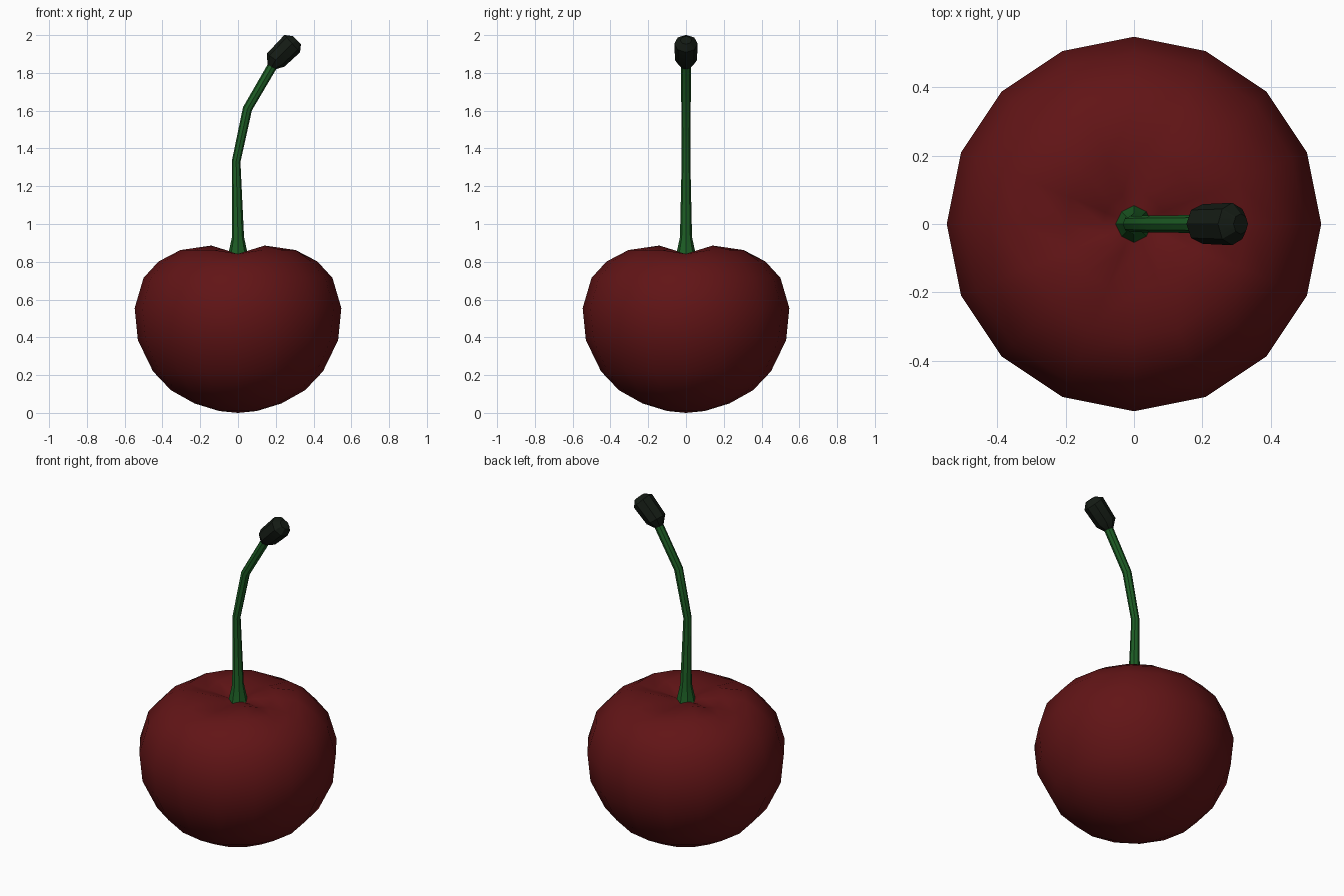
import bpy, bmesh, math
from mathutils import Vector

if "Cube" in bpy.data.objects:
    bpy.data.objects.remove(bpy.data.objects["Cube"])


def finish(name, bm, color, angle):
    bmesh.ops.recalc_face_normals(bm, faces=bm.faces)
    mesh = bpy.data.meshes.new(name)
    bm.to_mesh(mesh)
    bm.free()
    mat = bpy.data.materials.new(name + "_color")
    mat.diffuse_color = (*color, 1)
    mat.use_nodes = True
    mat.node_tree.nodes["Principled BSDF"].inputs["Base Color"].default_value = mat.diffuse_color
    mesh.materials.append(mat)
    obj = bpy.data.objects.new(name, mesh)
    bpy.context.collection.objects.link(obj)
    bpy.ops.object.select_all(action='DESELECT')
    obj.select_set(True)
    bpy.context.view_layer.objects.active = obj
    bpy.ops.object.shade_smooth_by_angle(angle=math.radians(angle))
    return obj


def skin(bm, rings, poles=None):
    """Join rings of points with quads; close ends with poles or flat caps."""
    loops = [[bm.verts.new(p) for p in ring] for ring in rings]
    n = len(loops[0])
    for a, b in zip(loops, loops[1:]):
        for i in range(n):
            j = (i + 1) % n
            bm.faces.new((a[i], a[j], b[j], b[i]))
    for k, loop in enumerate((loops[0], loops[-1])):
        if poles:
            tip = bm.verts.new(poles[k])
            for i in range(n):
                bm.faces.new((loop[i], loop[(i + 1) % n], tip))
        else:
            bm.faces.new(loop)


def tube(path, sides=8):
    """Rings along a bent path: x, z, radius, tilt in degrees towards +x."""
    rings = []
    for x, z, r, tilt in path:
        t = math.radians(tilt)
        u = Vector((math.cos(t), 0, -math.sin(t)))
        v = Vector((0, 1, 0))
        rings.append([Vector((x, 0, z))
                      + r * (math.cos(a) * u + math.sin(a) * v)
                      for a in (math.tau * i / sides for i in range(sides))])
    bm = bmesh.new()
    skin(bm, rings)
    return bm


# Fruit: 16-sided lathe, with four creases along the axes at the top
# radius, height, drop on the axes, drop beside the axes
profile = [(.10, .01, 0, 0), (.23, .05, 0, 0), (.355, .12, 0, 0),
           (.45, .22, 0, 0), (.53, .385, 0, 0), (.547, .555, 0, 0),
           (.50, .715, 0, 0), (.42, .802, 0, 0), (.33, .862, .02, 0),
           (.20, .886, .046, .02), (.09, .855, .022, .007)]
rings = []
for r, z, axis_drop, side_drop in profile:
    drops = (axis_drop, side_drop, 0, side_drop)
    rings.append([(r * math.cos(math.tau * i / 16),
                   r * math.sin(math.tau * i / 16),
                   z - drops[i % 4]) for i in range(16)])
bm = bmesh.new()
skin(bm, rings, [(0, 0, 0), (0, 0, .825)])
finish("cherry_fruit", bm, (.12, .007, .008), 60)

# Stem: flared at the base, bending towards +x
stem = [(0, .82, .056, 0), (0, .93, .032, 0), (-.01, 1.33, .023, 5),
        (.05, 1.61, .025, 20), (.19, 1.85, .026, 32)]
finish("stem", tube(stem), (.012, .11, .018), 30)

# Woody tip of the stem
tip = [(.177, 1.83, .024, 30), (.2, 1.868, .058, 36),
       (.287, 1.955, .062, 48), (.312, 1.973, .03, 45)]
finish("stem_tip", tube(tip), (.007, .011, .007), 30)
